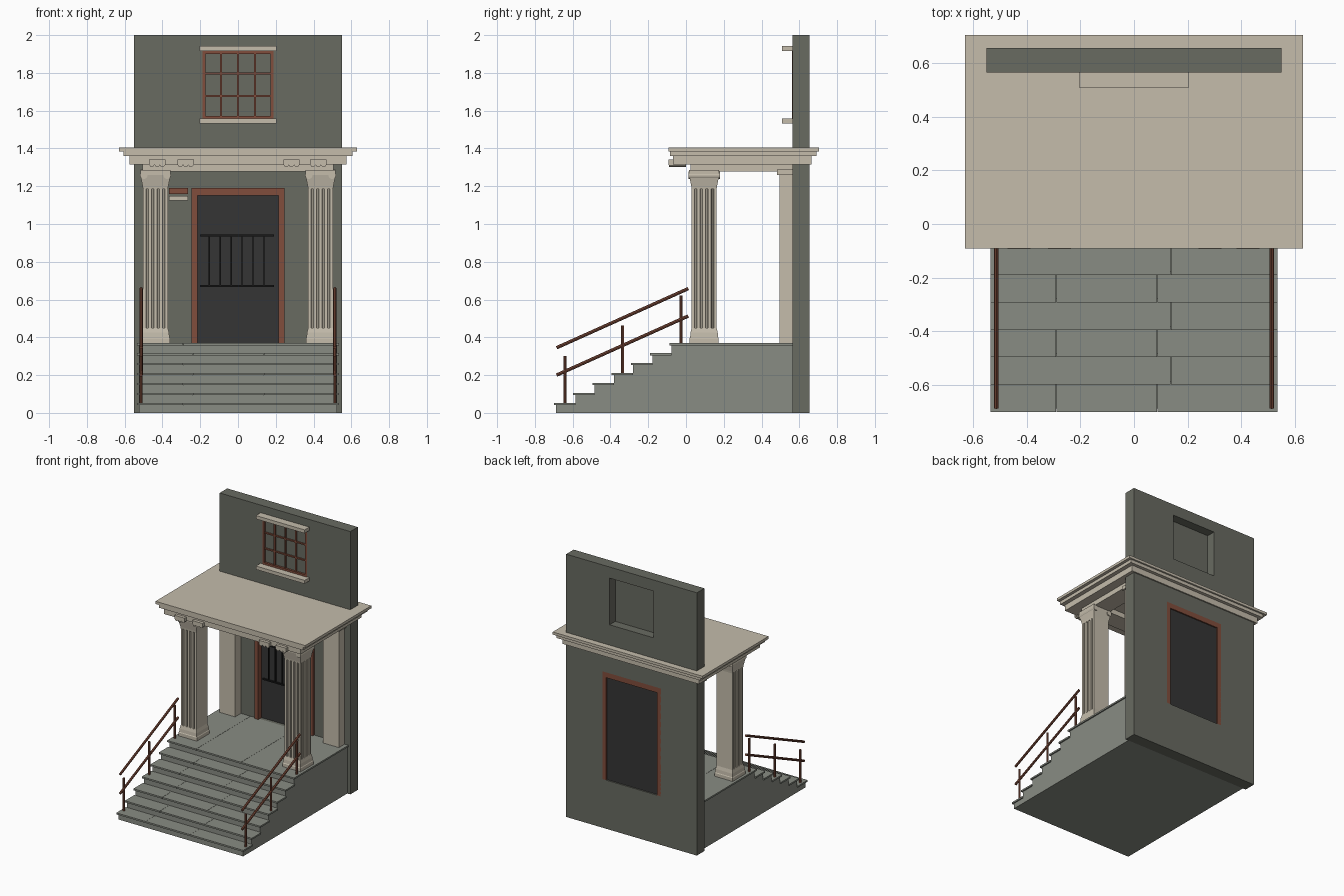
import bpy, bmesh, math
from mathutils import Vector

if "Cube" in bpy.data.objects:
    bpy.data.objects.remove(bpy.data.objects["Cube"])


def material(name, r, g, b):
    m = bpy.data.materials.new(name)
    m.use_nodes = True
    m.diffuse_color = (r, g, b, 1)
    m.node_tree.nodes["Principled BSDF"].inputs["Base Color"].default_value = (r, g, b, 1)
    return m


WALL = material("grey green wall", .14, .145, .12)
TRIM = material("cream trim", .555, .505, .41)
STONE = material("step stone", .25, .265, .23)
WOOD = material("red brown wood", .22, .075, .045)
DOOR = material("charcoal door", .035, .035, .035)
IRON = material("black iron", .01, .01, .01)


def finish(name, bm, mat):
    bmesh.ops.recalc_face_normals(bm, faces=bm.faces[:])
    mesh = bpy.data.meshes.new(name)
    bm.to_mesh(mesh)
    bm.free()
    mesh.materials.append(mat)
    ob = bpy.data.objects.new(name, mesh)
    bpy.context.collection.objects.link(ob)
    return ob


def boxes(name, mat, *bounds):
    """One object from boxes given as (x0, x1, y0, y1, z0, z1)."""
    bm = bmesh.new()
    for x0, x1, y0, y1, z0, z1 in bounds:
        new = bmesh.ops.create_cube(bm, size=1)["verts"]
        for v in new:
            v.co = ((x0 + x1) / 2 + v.co.x * (x1 - x0),
                    (y0 + y1) / 2 + v.co.y * (y1 - y0),
                    (z0 + z1) / 2 + v.co.z * (z1 - z0))
    return finish(name, bm, mat)


def prism(name, mat, points, direction):
    """Extrude a flat outline along a direction."""
    bm = bmesh.new()
    face = bm.faces.new([bm.verts.new(p) for p in points])
    new = bmesh.ops.extrude_face_region(bm, geom=[face])["geom"]
    bmesh.ops.translate(bm, vec=direction, verts=[g for g in new if isinstance(g, bmesh.types.BMVert)])
    return finish(name, bm, mat)


def rings(name, mat, cx, cy, profile):
    """Square moulding lofted through (height, half width) pairs."""
    bm = bmesh.new()
    loops = [[bm.verts.new((cx + a * h, cy + b * h, z))
              for a, b in ((-1, -1), (1, -1), (1, 1), (-1, 1))] for z, h in profile]
    for lo, hi in zip(loops, loops[1:]):
        for i in range(4):
            j = (i + 1) % 4
            bm.faces.new((lo[i], lo[j], hi[j], hi[i]))
    bm.faces.new(loops[0])
    bm.faces.new(loops[-1])
    return finish(name, bm, mat)


def bar(name, mat, a, b, radius, sides=8):
    """Round bar between two points."""
    a, b = Vector(a), Vector(b)
    bm = bmesh.new()
    bmesh.ops.create_cone(bm, cap_ends=True, segments=sides, radius1=radius,
                          radius2=radius, depth=(b - a).length)
    turn = (b - a).to_track_quat('Z', 'Y').to_matrix()
    for v in bm.verts:
        v.co = turn @ v.co + (a + b) / 2
    return finish(name, bm, mat)


# House wall with door and window openings
WALL_Y, BACK_Y, FLOOR = .565, .655, .37
xs = (-.55, -.245, -.185, .185, .245, .55)
zs = (0, FLOOR, 1.19, 1.56, 1.915, 2)
bm = bmesh.new()
grid = [[bm.verts.new((x, WALL_Y, z)) for x in xs] for z in zs]
for r in range(5):
    for c in range(5):
        if (r == 1 and 1 <= c <= 3) or (r == 3 and c == 2):
            continue
        bm.faces.new((grid[r][c], grid[r][c + 1], grid[r + 1][c + 1], grid[r + 1][c]))
new = bmesh.ops.extrude_face_region(bm, geom=bm.faces[:])["geom"]
bmesh.ops.translate(bm, vec=(0, BACK_Y - WALL_Y, 0),
                    verts=[g for g in new if isinstance(g, bmesh.types.BMVert)])
finish("house_wall", bm, WALL)

# Stair body and jointed treads
RISE, RUN, START = FLOOR / 7, .102, -.7
NOSE, SLAB = .012, .012
outline = [(-.525, WALL_Y, 0), (-.525, START + NOSE, 0)]
for i in range(7):
    front, top = START + i * RUN, (i + 1) * RISE
    end = WALL_Y if i == 6 else front + RUN + NOSE
    outline += [(-.525, front + NOSE, top - SLAB), (-.525, end, top - SLAB)]
    shift = -.05 if i % 2 == 0 else 0
    cuts = (-.535, -.24 + shift, .137 + shift, .535)
    boxes("tread_%d" % (i + 1), STONE,
          *[(a + .0007, b - .0007, front, end, top - SLAB, top) for a, b in zip(cuts, cuts[1:])])
prism("stair_body", STONE, outline, (1.05, 0, 0))

# Porch roof cornice, beams and ceiling edge
boxes("roof_cornice", TRIM,
      (-.63, .63, -.092, .703, 1.385, 1.405),
      (-.607, .607, -.085, .69, 1.36, 1.385),
      (-.575, .575, -.07, .665, 1.315, 1.36))
boxes("porch_beams", TRIM,
      (-.505, .505, .025, .165, 1.277, 1.315),
      (-.505, -.365, .165, WALL_Y, 1.277, 1.315),
      (.365, .505, .165, WALL_Y, 1.277, 1.315))

# Scalloped brackets under the cornice
for n, x in enumerate((-.428, -.277, .283, .425)):
    boxes("bracket_%d" % n, TRIM, (x - .043, x + .043, -.093, .0, 1.312, 1.342))
    for k in (-1, 0, 1):
        bar("bracket_scallop", TRIM, (x + k * .028, -.09, 1.314), (x + k * .028, 0, 1.314), .013, 10)


def fluted_edge(half, count=4, groove=.014, depth=.012):
    """Points along one face of a shaft, as (along, inward) pairs."""
    pts = [(-half, 0)]
    pitch = 2 * half / (count + .5)
    for k in range(count):
        mid = (k - (count - 1) / 2) * pitch
        pts += [(mid - groove / 2, 0), (mid - groove / 4, depth),
                (mid + groove / 4, depth), (mid + groove / 2, 0)]
    return pts


# Columns and pilasters, fluted on the front and outer faces
HALF, CY = .066, .096
for side, s in (("left", 1), ("right", -1)):
    cx = .437 * s
    edge = fluted_edge(HALF)
    section = [(cx + s * a, CY - HALF + d, .44) for a, d in edge]
    section += [(cx + s * (HALF - d), CY + a, .44) for a, d in edge]
    section += [(cx + s * HALF, CY + HALF, .44), (cx - s * HALF, CY + HALF, .44)]
    prism(side + "_column_shaft", TRIM, section, (0, 0, .76))
    rings(side + "_column_base", TRIM, cx, CY,
          ((FLOOR, .077), (.395, .077), (.4, .074), (.425, .072), (.45, .066)))
    rings(side + "_column_capital", TRIM, cx, CY,
          ((1.185, .066), (1.2, .068), (1.235, .075), (1.26, .08), (1.285, .08)))
    for k in (-1, 1):
        bar(side + "_capital_scroll", TRIM, (cx + k * .062, CY - .083, 1.258),
            (cx + k * .062, CY + .083, 1.258), .02, 12)
    boxes(side + "_pilaster", TRIM,
          (cx - .066, cx + .066, .495, WALL_Y, FLOOR, 1.265),
          (cx - .078, cx + .078, .482, WALL_Y, 1.26, 1.288))

# Hand rails
for side, s in (("left", 1), ("right", -1)):
    x = .513 * s
    for name, z in (("upper", .345), ("lower", .2)):
        bar(side + "_" + name + "_rail", WOOD, (x, -.685, z), (x, .012, z + .313), .009)
    for y, z in ((-.64, .05), (-.335, .21), (-.027, FLOOR)):
        bar(side + "_rail_post", WOOD, (x, y, z), (x, y, z + .252), .008)

# Door, frame and iron grille
boxes("door_frame", WOOD,
      (-.247, -.215, .55, BACK_Y, FLOOR, 1.19),
      (.215, .247, .55, BACK_Y, FLOOR, 1.19),
      (-.247, .247, .55, BACK_Y, 1.15, 1.19))
boxes("door_panel", DOOR, (-.215, .215, .59, .645, FLOOR, 1.15))
boxes("door_grille", IRON,
      (-.2, .19, .578, .59, .667, .677), (-.2, .19, .578, .59, .935, .945),
      *[(x - .003, x + .003, .58, .59, .677, .935)
        for x in [-.152 + k * .058 for k in range(6)]])

# Window with glazing bars, lintel and sill
boxes("window_pane", WALL, (-.185, .185, .576, .586, 1.56, 1.915))
boxes("window_frame", WOOD,
      (-.187, -.172, .56, .58, 1.558, 1.915), (.172, .187, .56, .58, 1.558, 1.915),
      (-.187, .187, .56, .58, 1.558, 1.573), (-.187, .187, .56, .58, 1.9, 1.915),
      *[(x - .005, x + .005, .565, .578, 1.57, 1.9) for x in (-.09, 0, .09)],
      *[(-.172, .172, .565, .578, z - .005, z + .005) for z in (1.677, 1.797)])
boxes("window_lintel", TRIM, (-.205, .205, .508, WALL_Y, 1.916, 1.942))
boxes("window_sill", TRIM, (-.205, .205, .508, WALL_Y, 1.532, 1.558))

# Small wall plaque
boxes("plaque_upper", WOOD, (-.365, -.265, .556, WALL_Y, 1.16, 1.19))
boxes("plaque_lower", TRIM, (-.365, -.265, .556, WALL_Y, 1.125, 1.148))
